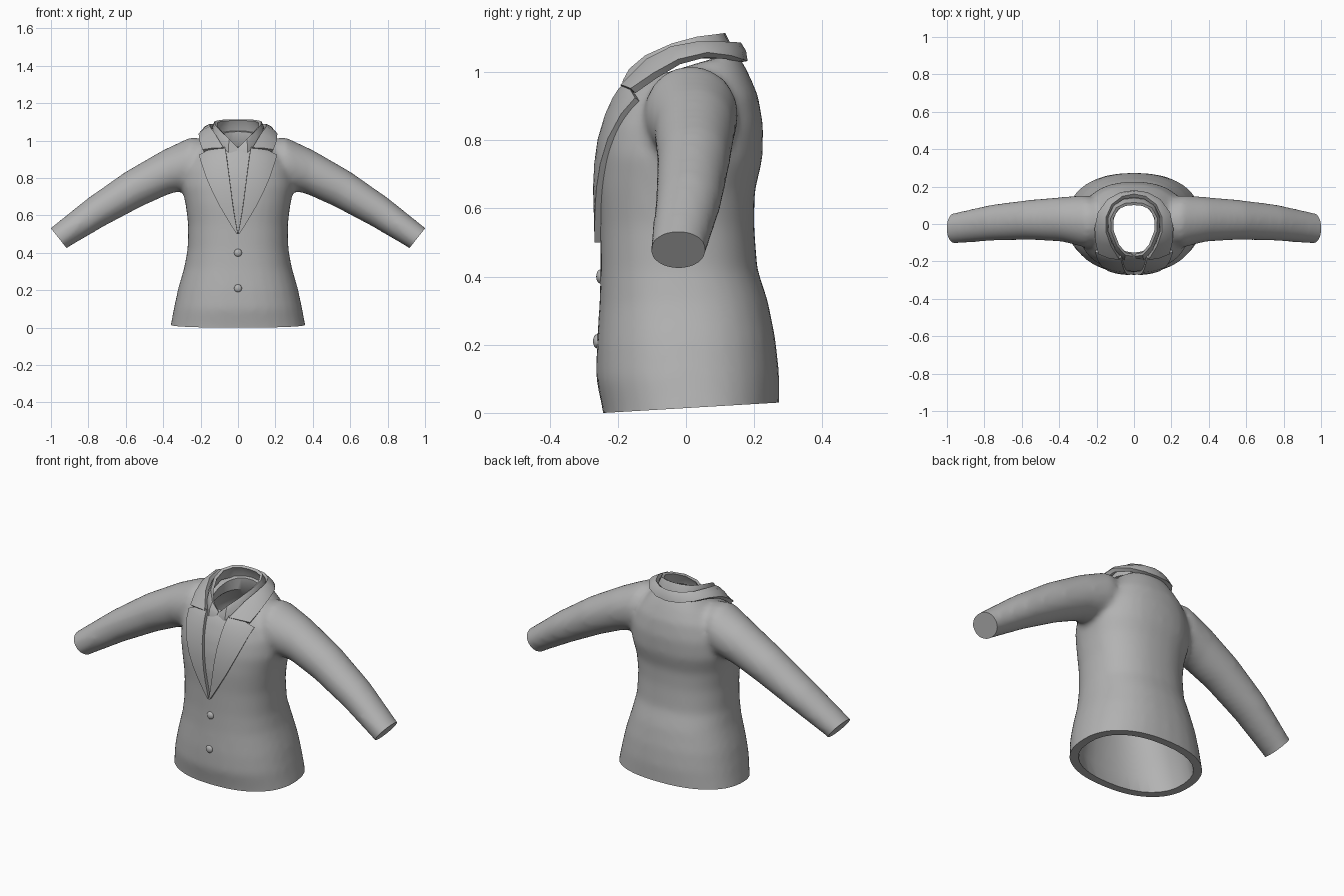
import bpy, bmesh, math
from mathutils import Vector
from mathutils.bvhtree import BVHTree

if "Cube" in bpy.data.objects:
    bpy.data.objects.remove(bpy.data.objects["Cube"])

cloth = bpy.data.materials.new("grey_cloth")
cloth.diffuse_color = (0.45, 0.45, 0.45, 1)
cloth.use_nodes = True
cloth.node_tree.nodes["Principled BSDF"].inputs["Base Color"].default_value = cloth.diffuse_color


def make(name, bm):
    bmesh.ops.recalc_face_normals(bm, faces=bm.faces[:])
    me = bpy.data.meshes.new(name)
    bm.to_mesh(me)
    bm.free()
    me.materials.append(cloth)
    ob = bpy.data.objects.new(name, me)
    bpy.context.scene.collection.objects.link(ob)
    return ob


def activate(ob):
    bpy.ops.object.select_all(action='DESELECT')
    ob.select_set(True)
    bpy.context.view_layer.objects.active = ob


def modify(ob, kind, **settings):
    m = ob.modifiers.new(kind.lower(), kind)
    for key, value in settings.items():
        setattr(m, key, value)
    activate(ob)
    bpy.ops.object.modifier_apply(modifier=m.name)


def smooth(ob, angle=40):
    activate(ob)
    bpy.ops.object.shade_smooth_by_angle(angle=math.radians(angle))


def skin(bm, rows, closed=False):
    """Quads between successive rows of points; closed rows get end caps."""
    vs = [[bm.verts.new(p) for p in r] for r in rows]
    n = len(rows[0])
    for a, b in zip(vs, vs[1:]):
        for i in range(n if closed else n - 1):
            j = (i + 1) % n
            bm.faces.new((a[i], a[j], b[j], b[i]))
    if closed:
        bm.faces.new(vs[0])
        bm.faces.new(vs[-1])


def torso_ring(a, yf, yb, zf, zb, n=32):
    pts = []
    for i in range(n):
        t = 2 * math.pi * i / n
        c, s = math.cos(t), math.sin(t)
        x = a * math.copysign(abs(c) ** 0.87, c)
        v = math.copysign(abs(s) ** 0.87, s)
        k = (v + 1) / 2
        pts.append((x, yf + (yb - yf) * k, zf + (zb - zf) * k))
    return pts


def sleeve_ring(top, bottom, y0, y1, side, n=24):
    pts = []
    for i in range(n):
        t = 2 * math.pi * i / n
        k = (1 + math.cos(t)) / 2
        x = bottom[0] + (top[0] - bottom[0]) * k
        z = bottom[1] + (top[1] - bottom[1]) * k
        pts.append((side * x, (y0 + y1) / 2 + (y1 - y0) / 2 * math.sin(t), z))
    return pts


# Body: half width, front y, back y, front z, back z
BODY = [(.378, -.235, .275, -.09, -.06), (.36, -.243, .273, 0, .03),
        (.342, -.264, .273, .1, .12), (.32, -.262, .262, .2, .22),
        (.287, -.254, .24, .32, .33), (.27, -.251, .21, .42, .42),
        (.267, -.252, .2, .55, .55), (.28, -.257, .202, .66, .65),
        (.30, -.252, .224, .76, .74), (.29, -.236, .227, .84, .84),
        (.255, -.208, .212, .91, .93), (.205, -.185, .182, .95, 1.0),
        (.155, -.168, .148, .965, 1.06)]
# Sleeve: top (x, z), bottom (x, z), front y, back y
SLEEVE = [((.12, 1.0), (.15, .76), -.1, .12), ((.25, 1.02), (.28, .735), -.125, .155),
          ((.4, .95), (.365, .715), -.095, .145), ((.6, .835), (.51, .65), -.085, .13),
          ((.8, .695), (.71, .545), -.09, .105), ((1.0, .535), (.915, .425), -.105, .06),
          ((1.08, .47), (.995, .36), -.108, .05)]
bm = bmesh.new()
skin(bm, [torso_ring(*r) for r in BODY], True)
for side in (1, -1):
    skin(bm, [sleeve_ring(*r, side) for r in SLEEVE], True)
jacket = make("jacket_body", bm)
modify(jacket, 'REMESH', mode='VOXEL', voxel_size=0.016)
modify(jacket, 'SMOOTH', factor=0.5, iterations=10)

# Trim the hem and both cuffs flat
bm = bmesh.new()
bm.from_mesh(jacket.data)
cuts = [((0, -.24, 0), (0, .059, -1))]
cuts += [((s * .96, 0, .48), (s * .78, 0, -.62)) for s in (1, -1)]
for co, no in cuts:
    res = bmesh.ops.bisect_plane(bm, geom=bm.verts[:] + bm.edges[:] + bm.faces[:],
                                 plane_co=co, plane_no=Vector(no).normalized(),
                                 clear_outer=True)
    rim = [e for e in res['geom_cut'] if isinstance(e, bmesh.types.BMEdge)]
    bmesh.ops.holes_fill(bm, edges=rim, sides=0)
bmesh.ops.recalc_face_normals(bm, faces=bm.faces[:])
tree = BVHTree.FromBMesh(bm)
bm.to_mesh(jacket.data)
bm.free()

# Hollow out the inside through hem and neck
inner = [(a - .045, yf + .04, yb - .04, zf, zb) for a, yf, yb, zf, zb in BODY[:10]]
inner += [(.18, -.166, .16, .90, .92), (.115, -.152, .11, .94, .98),
          (.108, -.152, .1, 1.2, 1.2)]
bm = bmesh.new()
skin(bm, [torso_ring(*r) for r in inner], True)
cutter = make("hollow_cutter", bm)
modify(jacket, 'BOOLEAN', operation='DIFFERENCE', solver='EXACT', object=cutter)
bpy.data.objects.remove(cutter)
smooth(jacket)


def on_body(x, z):
    hit = tree.ray_cast(Vector((x, -1, z)), Vector((0, 1, 0)))[0]
    return hit if hit else Vector((x, -.16, z))


# Lapels: height, inner x, outer x, laid onto the chest
LAPEL = [(.5, 0, .006), (.55, .009, .037), (.6, .018, .066), (.66, .027, .1),
         (.73, .036, .134), (.8, .045, .164), (.87, .054, .187), (.915, .06, .2),
         (.938, .064, .152), (.955, .068, .15)]
for side, word in ((1, "left"), (-1, "right")):
    bm = bmesh.new()
    skin(bm, [[on_body(side * (a + (b - a) * i / 6), z) for i in range(7)]
              for z, a, b in LAPEL])
    lapel = make(word + "_lapel", bm)
    modify(lapel, 'SOLIDIFY', thickness=.036, offset=0)
    smooth(lapel, 35)


# Collars: half edges running from the front to the centre back
def collar(name, lower, upper, thick):
    def whole(half):
        return half + [(-x, y, z) for x, y, z in reversed(half[:-1])]
    mid = [tuple((p + q) / 2 * f for p, q, f in zip(a, b, (1.03, 1.03, 1.003)))
           for a, b in zip(lower, upper)]
    bm = bmesh.new()
    skin(bm, [whole(lower), whole(mid), whole(upper)])
    ob = make(name, bm)
    modify(ob, 'SOLIDIFY', thickness=thick, offset=0)
    smooth(ob, 40)


collar("jacket_collar",
       [(.185, -.155, .945), (.2, -.09, .99), (.203, -.02, 1.03), (.185, .06, 1.05),
        (.135, .125, 1.043), (.07, .16, 1.033), (0, .17, 1.03)],
       [(.075, -.185, .955), (.12, -.11, 1.03), (.145, -.04, 1.066), (.145, .035, 1.08),
        (.115, .1, 1.08), (.06, .14, 1.08), (0, .152, 1.08)], .022)
collar("shirt_collar",
       [(.006, -.178, .93), (.05, -.185, .935), (.095, -.135, .985), (.13, -.05, 1.02),
        (.135, .03, 1.04), (.1, .105, 1.04), (.05, .128, 1.04), (0, .134, 1.04)],
       [(.006, -.166, .962), (.045, -.16, 1.005), (.085, -.115, 1.045), (.115, -.04, 1.08),
        (.118, .03, 1.1), (.09, .083, 1.107), (.045, .104, 1.11), (0, .108, 1.11)], .016)

# Front buttons
for z, word in ((.4, "upper"), (.21, "lower")):
    bpy.ops.mesh.primitive_uv_sphere_add(segments=16, ring_count=8, radius=.021,
                                         location=on_body(0, z), rotation=(math.pi / 2, 0, 0))
    button = bpy.context.object
    button.name = word + "_button"
    button.scale.z = .6
    button.data.materials.append(cloth)
    smooth(button, 60)
